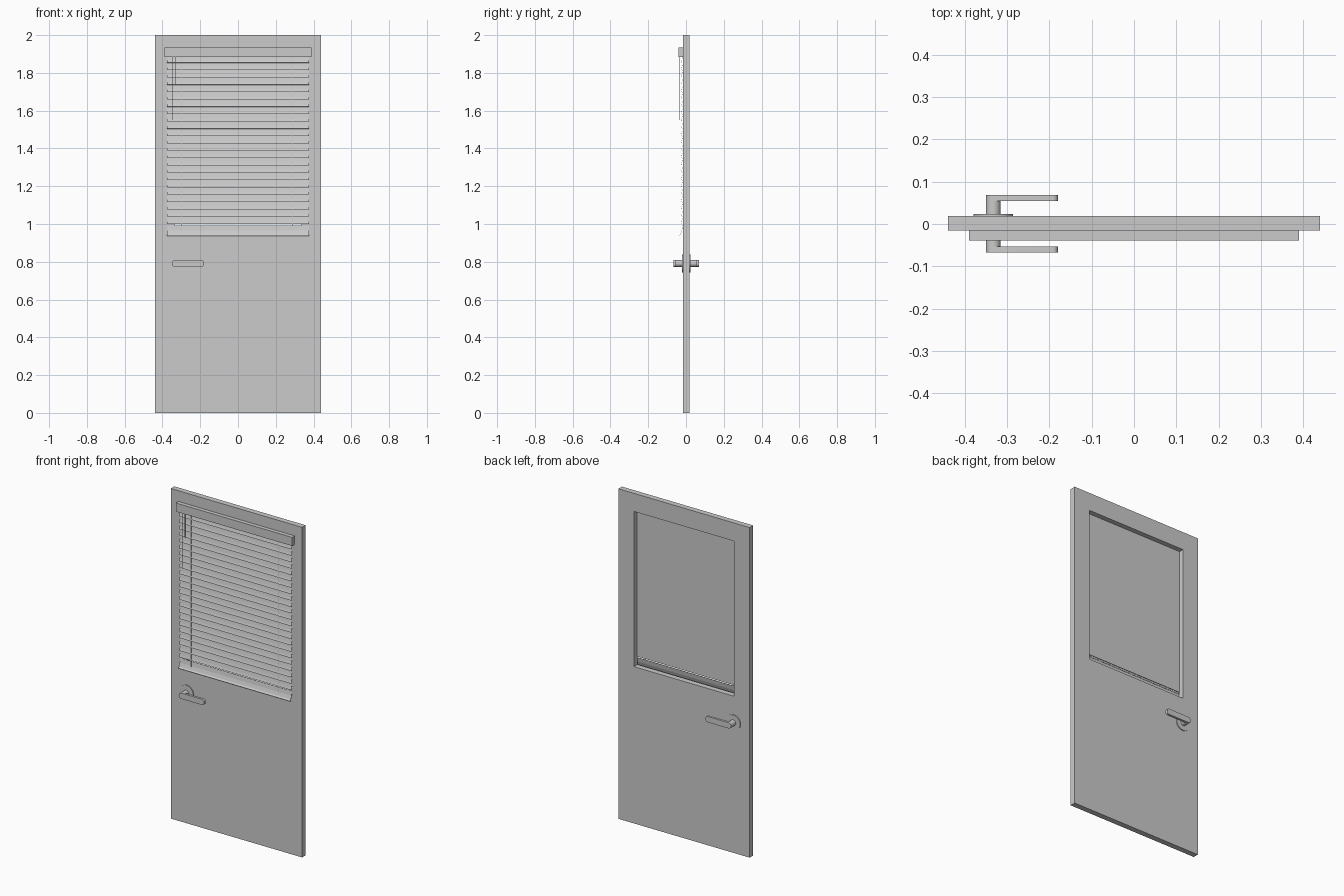
import bpy
from math import pi, sin, cos

if "Cube" in bpy.data.objects:
    bpy.data.objects.remove(bpy.data.objects["Cube"])


def box(name, x, y, z):
    # box from (min, max) ranges
    bpy.ops.mesh.primitive_cube_add(
        size=1, location=[(a + b) / 2 for a, b in (x, y, z)])
    ob = bpy.context.object
    ob.name = name
    ob.scale = [b - a for a, b in (x, y, z)]
    bpy.ops.object.transform_apply(location=False, rotation=False)
    return ob


def plate(name, loops, y0, y1):
    # filled x-z outlines (inner loops become holes), extruded from y0 to y1
    cu = bpy.data.curves.new(name, 'CURVE')
    cu.dimensions = '2D'
    cu.fill_mode = 'BOTH'
    cu.extrude = abs(y1 - y0) / 2
    for pts in loops:
        s = cu.splines.new('POLY')
        s.points.add(len(pts) - 1)
        for p, (x, z) in zip(s.points, pts):
            p.co = (x, z, 0, 1)
        s.use_cyclic_u = True
    ob = bpy.data.objects.new(name, cu)
    bpy.context.collection.objects.link(ob)
    ob.location.y = (y0 + y1) / 2
    ob.rotation_euler.x = pi / 2
    bpy.ops.object.select_all(action='DESELECT')
    ob.select_set(True)
    bpy.context.view_layer.objects.active = ob
    bpy.ops.object.convert(target='MESH')
    bpy.ops.object.shade_smooth_by_angle()
    return ob


def rod(name, x, z, r, y0, y1):
    # cylinder along y
    bpy.ops.mesh.primitive_cylinder_add(
        vertices=32, radius=r, depth=abs(y1 - y0),
        location=(x, (y0 + y1) / 2, z), rotation=(pi / 2, 0, 0))
    bpy.context.object.name = name
    bpy.ops.object.shade_smooth_by_angle()


def strip(name, profile, half_width, thickness):
    # y-z profile swept along x
    n = len(profile)
    verts = [(s * half_width, y, z) for s in (-1, 1) for y, z in profile]
    faces = [(i, i + 1, n + i + 1, n + i) for i in range(n - 1)]
    me = bpy.data.meshes.new(name)
    me.from_pydata(verts, [], faces)
    ob = bpy.data.objects.new(name, me)
    bpy.context.collection.objects.link(ob)
    mod = ob.modifiers.new('thickness', 'SOLIDIFY')
    mod.thickness = thickness
    mod.offset = 0
    return ob


def rect(x0, x1, z0, z1):
    return [(x0, z0), (x1, z0), (x1, z1), (x0, z1)]


FRONT, BACK = -0.015, 0.019

# Door leaf with window opening
plate("door_leaf", [rect(-.44, .44, 0, 2), rect(-.335, .335, .95, 1.89)],
      FRONT, BACK)

# Flat panel behind the blind, stopping short of the sill
box("window_panel", (-.335, .335), (-.013, -.011), (1.0, 1.89))

# Blind: head rail, overlapping tilted slats, flared bottom slat
box("head_rail", (-.39, .39), (-.039, FRONT), (1.883, 1.935))
pitch = .0388
for i in range(23):
    z = 1.0 + i * pitch
    strip("slat", [(-.0265, z), (-.0225, z + .013), (-.0195, z + .027),
                   (-.0175, z + pitch)], .375, .001)
strip("bottom_slat", [(-.036, .936), (-.029, .945), (-.022, .965),
                      (-.0175, .992)], .375, .0015)

# Ladder strings and pull cords
for x in (-.298, .287):
    box("ladder_string", (x - .002, x + .002), (-.025, -.023), (.96, 1.885))
box("pull_cord", (-.347, -.344), (-.037, -.035), (1.55, 1.885))
box("short_cord", (-.332, -.329), (-.037, -.035), (1.74, 1.885))

# Lever handles on both faces
hx, hz, r = -.333, .791, .0175
x_end = -.18
right_r = .012
lever = [(hx + r * cos(a), hz + r * sin(a))
         for a in [pi / 2 + pi * k / 16 for k in range(17)]]
for cz, a0 in ((-1, -pi / 2), (1, 0)):
    lever += [(x_end - right_r + right_r * cos(a0 + pi / 2 * k / 6),
               hz + cz * (r - right_r) + right_r * sin(a0 + pi / 2 * k / 6))
              for k in range(7)]
for side, face, near, far in (("front", FRONT, -.053, -.067),
                              ("back", BACK, .055, .069)):
    s = 1 if face > 0 else -1
    rod(side + "_rosette", hx, hz, .047, face - s * .001, face + s * .005)
    rod(side + "_spindle", hx, hz, r, face, near + s * .001)
    plate(side + "_lever", [lever], near, far)
